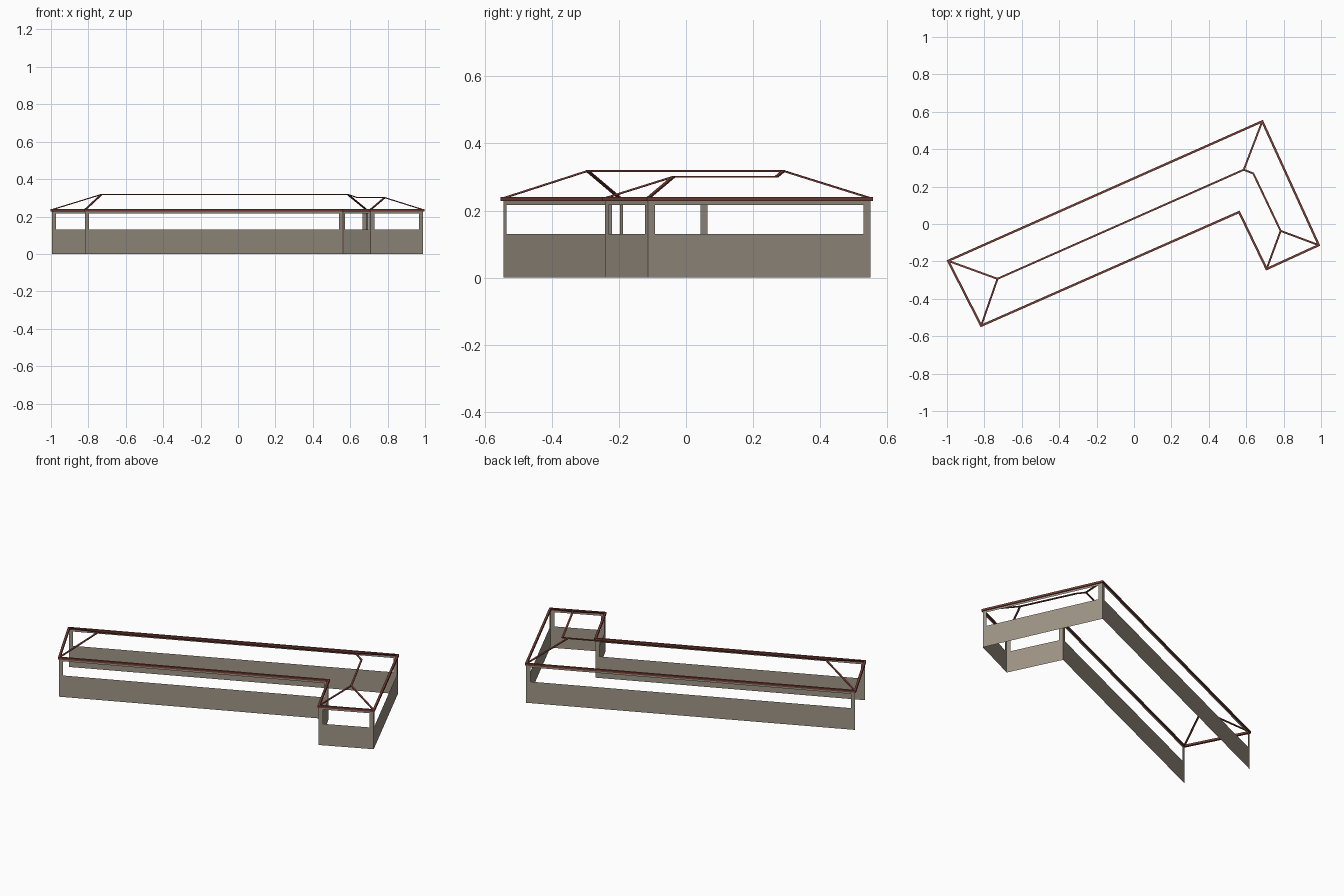
import bpy
import bmesh
from mathutils import Vector

if "Cube" in bpy.data.objects:
    bpy.data.objects.remove(bpy.data.objects["Cube"], do_unlink=True)


def material(name, rgb):
    mat = bpy.data.materials.new(name)
    mat.use_nodes = True
    mat.diffuse_color = (*rgb, 1)
    mat.node_tree.nodes["Principled BSDF"].inputs["Base Color"].default_value = (*rgb, 1)
    return mat


def finish(name, bm, mat):
    mesh = bpy.data.meshes.new(name)
    bm.to_mesh(mesh)
    bm.free()
    mesh.materials.append(mat)
    obj = bpy.data.objects.new(name, mesh)
    bpy.context.collection.objects.link(obj)
    return obj


WALL = material("taupe wall", (0.34, 0.295, 0.235))
TRIM = material("red brown trim", (0.19, 0.05, 0.037))

SILL, HEAD, EAVE_LOW, EAVE_TOP = 0.13, 0.216, 0.228, 0.24
JAMB = 0.023

# L-shaped footprint, counter-clockwise from the open end's front corner
corners = {
    "open_front": Vector((-0.817, -0.544)),
    "inner": Vector((0.562, 0.064)),
    "wing_front": Vector((0.709, -0.241)),
    "wing_right": Vector((0.988, -0.113)),
    "back": Vector((0.686, 0.549)),
    "open_back": Vector((-0.994, -0.197)),
}


def wall(name, a, b):
    """Thin wall sheet with one long window opening."""
    along = (b - a).normalized()
    length = (b - a).length
    bm = bmesh.new()
    xs = (0, JAMB, length - JAMB, length)
    zs = (0, SILL, HEAD, EAVE_LOW)
    grid = [[bm.verts.new((*(a + along * x), z)) for x in xs] for z in zs]
    for r in range(3):
        for c in range(3):
            if (r, c) != (1, 1):
                bm.faces.new((grid[r][c], grid[r][c + 1],
                              grid[r + 1][c + 1], grid[r + 1][c]))
    return finish(name, bm, WALL)


def eave_ring(name, points, half):
    """Mitred rectangular beam following a closed outline."""
    bm = bmesh.new()
    rings = []
    for i, p in enumerate(points):
        before = (p - points[i - 1]).normalized()
        after = (points[(i + 1) % len(points)] - p).normalized()
        n1 = Vector((before.y, -before.x))
        n2 = Vector((after.y, -after.x))
        miter = (n1 + n2) * half / (1 + n1.dot(n2))
        rings.append([bm.verts.new((*(p + miter * s), z)) for s, z in
                      ((1, EAVE_LOW), (1, EAVE_TOP), (-1, EAVE_TOP), (-1, EAVE_LOW))])
    for i, ring in enumerate(rings):
        other = rings[(i + 1) % len(rings)]
        for k in range(4):
            m = (k + 1) % 4
            bm.faces.new((ring[k], other[k], other[m], ring[m]))
    bmesh.ops.recalc_face_normals(bm, faces=bm.faces)
    return finish(name, bm, TRIM)


def bar(name, a, b, width=0.01, depth=0.005):
    """Flat straight roof bar between two points."""
    along = (b - a).normalized()
    side = along.cross(Vector((0, 0, 1))).normalized()
    up = side.cross(along)
    bm = bmesh.new()
    ends = [[bm.verts.new(p + side * s * width / 2 + up * t * depth / 2)
             for s, t in ((-1, -1), (1, -1), (1, 1), (-1, 1))] for p in (a, b)]
    for k in range(4):
        m = (k + 1) % 4
        bm.faces.new((ends[0][k], ends[0][m], ends[1][m], ends[1][k]))
    bm.faces.new(ends[0])
    bm.faces.new(ends[1])
    bmesh.ops.recalc_face_normals(bm, faces=bm.faces)
    return finish(name, bm, TRIM)


# Walls on every side except the open end
for name, a, b in (("front_wall", "open_front", "inner"),
                   ("wing_inner_wall", "inner", "wing_front"),
                   ("wing_end_wall", "wing_front", "wing_right"),
                   ("right_wall", "wing_right", "back"),
                   ("back_wall", "back", "open_back")):
    wall(name, corners[a], corners[b])

# Eave beam around the whole roof
eave_ring("eave_beam", list(corners.values()), 0.006)

# Ridge and hip bars
node = {k: Vector((*v, EAVE_TOP - 0.003)) for k, v in corners.items()}
node["main_start"] = Vector((-0.73, -0.293, 0.318))
node["main_end"] = Vector((0.587, 0.29, 0.318))
node["wing_start"] = Vector((0.638, 0.27, 0.301))
node["wing_end"] = Vector((0.784, -0.037, 0.301))
for name, a, b in (("main_ridge", "main_start", "main_end"),
                   ("ridge_link", "main_end", "wing_start"),
                   ("wing_ridge", "wing_start", "wing_end"),
                   ("open_front_hip", "open_front", "main_start"),
                   ("open_back_hip", "open_back", "main_start"),
                   ("back_hip", "back", "main_end"),
                   ("wing_front_hip", "wing_front", "wing_end"),
                   ("wing_right_hip", "wing_right", "wing_end")):
    bar(name, node[a], node[b])
